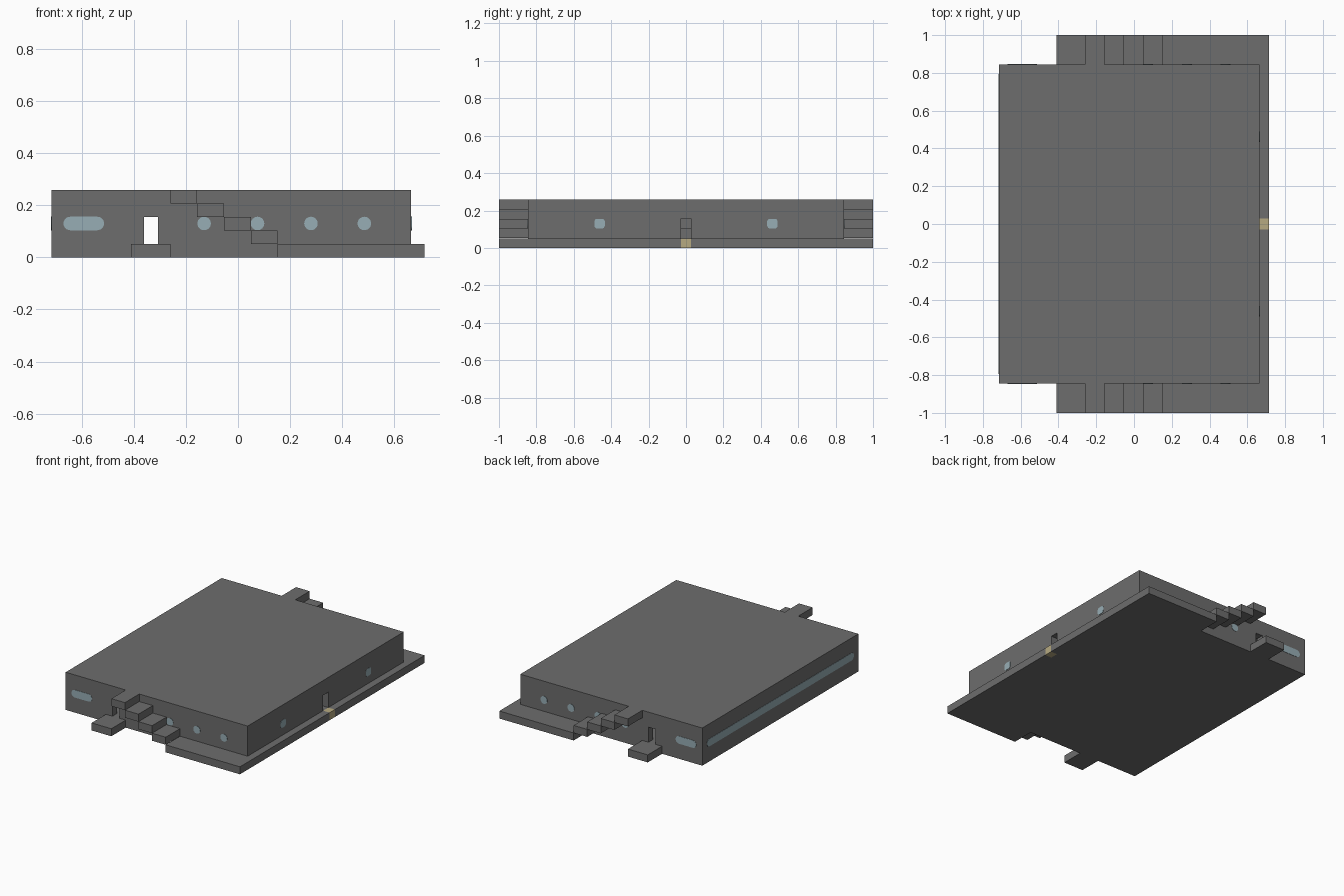
import bpy, bmesh, math
from mathutils import Vector

if "Cube" in bpy.data.objects:
    bpy.data.objects.remove(bpy.data.objects["Cube"])


def material(name, rgb):
    m = bpy.data.materials.new(name)
    m.diffuse_color = (*rgb, 1)
    m.use_nodes = True
    m.node_tree.nodes["Principled BSDF"].inputs["Base Color"].default_value = m.diffuse_color
    return m


CONCRETE = material("grey concrete", (0.153, 0.153, 0.153))
GLASS = material("pale blue glass", (0.31, 0.42, 0.46))
LAMP = material("warm lamp", (0.47, 0.40, 0.22))


def prism(name, points, push, mat):
    """Extrude a closed outline of 3D points along a vector."""
    bm = bmesh.new()
    face = bm.faces.new([bm.verts.new(p) for p in points])
    new = bmesh.ops.extrude_face_region(bm, geom=[face])["geom"]
    bmesh.ops.translate(bm, vec=Vector(push),
                        verts=[v for v in new if isinstance(v, bmesh.types.BMVert)])
    bmesh.ops.recalc_face_normals(bm, faces=bm.faces)
    mesh = bpy.data.meshes.new(name)
    bm.to_mesh(mesh)
    bm.free()
    mesh.materials.append(mat)
    ob = bpy.data.objects.new(name, mesh)
    bpy.context.collection.objects.link(ob)
    return ob


def box(name, x0, x1, y0, y1, z0, z1, mat=CONCRETE):
    pts = [(x0, y0, z0), (x1, y0, z0), (x1, y1, z0), (x0, y1, z0)]
    return prism(name, pts, (0, 0, z1 - z0), mat)


def rounded(hw, hh, r, n=6):
    """Rounded rectangle outline centred on the origin."""
    pts = []
    for k, (sx, sy) in enumerate([(1, 1), (-1, 1), (-1, -1), (1, -1)]):
        for i in range(n + 1):
            a = math.pi / 2 * (k + i / n)
            p = (round(sx * (hw - r) + r * math.cos(a), 5),
                 round(sy * (hh - r) + r * math.sin(a), 5))
            if p not in pts:
                pts.append(p)
    return pts


def cut(target, cutter):
    mod = target.modifiers.new("opening", 'BOOLEAN')
    mod.operation = 'DIFFERENCE'
    mod.solver = 'EXACT'
    mod.object = cutter
    bpy.context.view_layer.objects.active = target
    bpy.ops.object.modifier_apply(modifier=mod.name)
    bpy.data.objects.remove(cutter)


X0, X1, Y, H = -0.715, 0.665, 0.845, 0.258   # main block limits
EDGE, S = 0.715, 0.0515                      # apron edge, unit height
ZW = 0.13                                    # window centre height

# Hollow main block with side doorways and a rear-wall entrance
hall = box("main_hall", X0, X1, -Y, Y, 0, H)
cut(hall, box("hollow", X0 + S, X1 - S, -Y + S, Y - S, S, H - S))
cut(hall, box("side_doorways", -0.36, -0.307, -1.1, 1.1, S, 0.155))
cut(hall, box("entrance", X1 - S - 0.02, X1 + 0.02, -0.028, 0.028, S, 0.157))

# Recessed entrance door in two panels
box("lower_door_panel", X1 - S - 0.02, X1 - S + 0.01, -0.035, 0.035, S, 0.104)
box("upper_door_panel", X1 - S - 0.02, X1 - S, -0.035, 0.035, 0.104, 0.165)

# Lamp block set in the apron
box("lamp_block", X1, EDGE, -0.028, 0.028, 0, S, LAMP)

for s, side in ((-1, "front"), (1, "back")):
    # L-shaped apron around the corner
    outline = [(0.152, 1), (EDGE, 1), (EDGE, 0.028), (X1, 0.028), (X1, Y), (0.152, Y)]
    prism(side + "_apron", [(x, s * y, 0) for x, y in outline], (0, 0, S), CONCRETE)
    # Landing by the side doorway
    y0, y1 = sorted((s * Y, s))
    box(side + "_landing", -0.41, -0.26, y0, y1, 0, S)
    # Floating stair from roof down to apron
    for i in range(4):
        xs = -0.26 + 0.103 * i
        box(f"{side}_step_{i + 1}", xs, xs + 0.103, y0, y1, H - S * (i + 1), H - S * i)
    # Slot window and round windows
    for xc, hw in ((-0.592, 0.078), (-0.13, 0.026), (0.075, 0.026), (0.28, 0.026), (0.485, 0.026)):
        prism(side + "_window", [(xc + u, s * (Y - 0.002), ZW + v) for u, v in rounded(hw, 0.026, 0.026)],
              (0, s * 0.004, 0), GLASS)
    # Small windows beside the entrance
    prism("entrance_window", [(X1 - 0.002, s * 0.462, ZW) and (X1 - 0.002, s * 0.462 + u, ZW + v)
                              for u, v in rounded(0.028, 0.026, 0.016)], (0.004, 0, 0), GLASS)

# Long strip window on the left wall
prism("strip_window", [(X0 + 0.002, u, ZW + v) for u, v in rounded(0.795, 0.026, 0.026)],
      (-0.004, 0, 0), GLASS)
